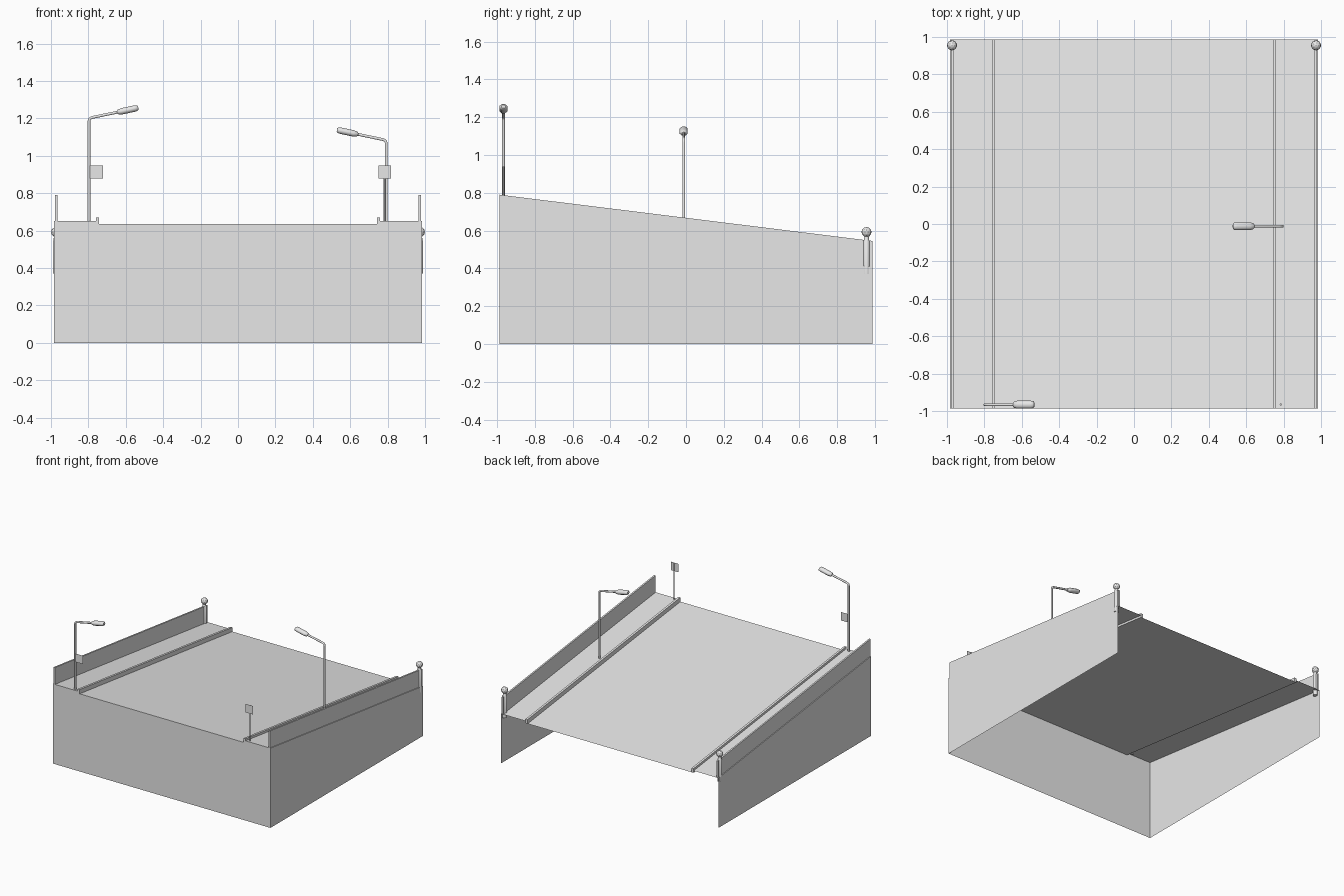
import bpy, bmesh, math
from mathutils import Vector

if "Cube" in bpy.data.objects:
    bpy.data.objects.remove(bpy.data.objects["Cube"])

SLOPE = -0.124
Y0, Y1 = -0.987, 0.987

grey = bpy.data.materials.new("concrete grey")
grey.diffuse_color = (0.8, 0.8, 0.8, 1)
grey.use_nodes = True
grey.node_tree.nodes["Principled BSDF"].inputs["Base Color"].default_value = grey.diffuse_color


def drop(y):
    """Height change of the ramp at depth y."""
    return SLOPE * (y - Y0)


def finish(name, bm, smooth=False):
    bmesh.ops.recalc_face_normals(bm, faces=bm.faces)
    me = bpy.data.meshes.new(name)
    bm.to_mesh(me)
    bm.free()
    me.materials.append(grey)
    ob = bpy.data.objects.new(name, me)
    bpy.context.collection.objects.link(ob)
    if smooth:
        for p in me.polygons:
            p.use_smooth = len(p.vertices) == 4
    return ob


def sweep(name, profile, caps=False, closed=False):
    """Carry an x-z profile down the ramp from front to back."""
    bm = bmesh.new()
    a = [bm.verts.new((x, Y0, z)) for x, z in profile]
    b = [bm.verts.new((x, Y1, z + drop(Y1))) for x, z in profile]
    n = len(profile)
    for i in range(n if closed else n - 1):
        j = (i + 1) % n
        bm.faces.new((a[i], a[j], b[j], b[i]))
    if caps:
        bm.faces.new(a)
        bm.faces.new(b)
    return finish(name, bm)


def sheet(name, points):
    bm = bmesh.new()
    bm.faces.new([bm.verts.new(p) for p in points])
    return finish(name, bm)


def tube(name, points, radii, sides=8, flat=1.0):
    """Rings of given radii along a path lying in an x-z plane."""
    pts = [Vector(p) for p in points]
    bm = bmesh.new()
    rings = []
    for i, p in enumerate(pts):
        d = (pts[min(i + 1, len(pts) - 1)] - pts[max(i - 1, 0)]).normalized()
        u = Vector((0, 1, 0))
        v = d.cross(u)
        ring = []
        for k in range(sides):
            t = 2 * math.pi * (k + 0.5) / sides
            ring.append(bm.verts.new(p + radii[i] * (math.cos(t) * u + flat * math.sin(t) * v)))
        rings.append(ring)
    for r, s in zip(rings, rings[1:]):
        for k in range(sides):
            m = (k + 1) % sides
            bm.faces.new((r[k], r[m], s[m], s[k]))
    bm.faces.new(rings[0])
    bm.faces.new(rings[-1])
    return finish(name, bm, sides >= 8)


def box_profile(x0, x1, z0, z1):
    return [(x0, z0), (x1, z0), (x1, z1), (x0, z1)]


# Road, pavements and front retaining wall
sweep("road", [(-0.745, 0.635), (0.745, 0.635)])
top = [(-0.985, 0.652), (-0.745, 0.652), (-0.745, 0.635),
       (0.745, 0.635), (0.745, 0.652), (0.985, 0.652)]
sheet("front_wall", [(-0.985, Y0, 0), (0.985, Y0, 0)] + [(x, Y0, z) for x, z in reversed(top)])

for side, s in (("left", -1), ("right", 1)):
    sweep(side + "_pavement", [(s * 0.76, 0.652), (s * 0.985, 0.652)])
    sweep(side + "_kerb", box_profile(s * 0.742, s * 0.76, 0.635, 0.67), True, True)
    sweep(side + "_parapet", box_profile(s * 0.966, s * 0.979, 0.652, 0.79), True, True)
    # Side wall with a level foot and a sloping top
    x = s * 0.985
    sheet(side + "_side_wall", [(x, Y0, 0), (x, Y1, 0), (x, Y1, 0.652 + drop(Y1)), (x, Y0, 0.652)])
    # End post with a faceted ball on top
    px, py = s * 0.973, 0.955
    tube(side + "_end_post", [(px, py, z) for z in (0.37, 0.545, 0.55, 0.575)],
         [0.018, 0.018, 0.014, 0.012], 8)
    bm = bmesh.new()
    bmesh.ops.create_icosphere(bm, subdivisions=2, radius=0.027)
    bmesh.ops.translate(bm, verts=bm.verts, vec=(px, py, 0.592))
    finish(side + "_post_ball", bm)


def street_lamp(name, x, y, s):
    """Lamp whose arm points along s in x."""
    z = 0.652 + drop(y)

    def at(dx, dz):
        return (x + s * dx, y, z + dz)

    tube(name + "_pole", [at(0, -0.005), at(0, 0.535), at(0.004, 0.548), at(0.016, 0.555), at(0.16, 0.585)],
         [0.008] * 5, 8)
    tube(name + "_head", [at(0.15, 0.583), at(0.157, 0.584), at(0.175, 0.588),
                          at(0.245, 0.603), at(0.258, 0.606), at(0.264, 0.607)],
         [0.010, 0.018, 0.023, 0.023, 0.020, 0.012], 8, 0.8)


street_lamp("left_lamp", -0.797, -0.966, 1)
street_lamp("right_lamp", 0.793, -0.012, -1)

# Road signs
tube("sign_pole", [(0.785, -0.966, 0.65), (0.785, -0.966, 0.94)], [0.006] * 2, 6)
for name, x0, x1 in (("left_sign", -0.79, -0.722), ("right_sign", 0.75, 0.818)):
    sheet(name, [(x0, -0.974, 0.878), (x1, -0.974, 0.878), (x1, -0.974, 0.947), (x0, -0.974, 0.947)])
